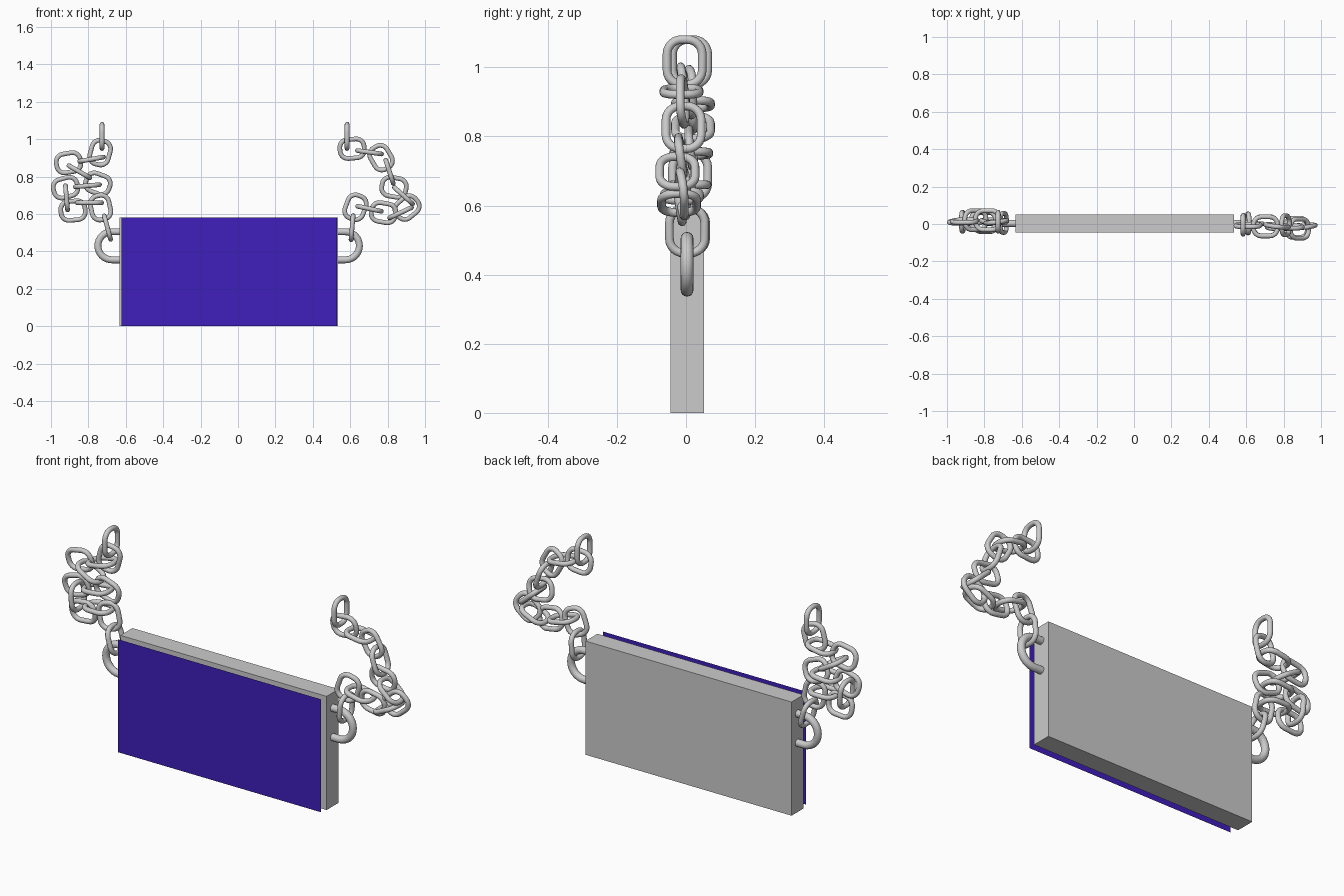
import bpy, bmesh
from math import sin, cos, pi, radians
from mathutils import Matrix, Vector

if "Cube" in bpy.data.objects:
    bpy.data.objects.remove(bpy.data.objects["Cube"])


def add_object(name, mesh, matrix=Matrix()):
    ob = bpy.data.objects.new(name, mesh)
    bpy.context.collection.objects.link(ob)
    ob.matrix_world = matrix
    return ob


def tube_mesh(name, path, radius, closed, sides=12):
    """Sweep a circle along a flat path lying in the local XY plane."""
    bm = bmesh.new()
    n = len(path)
    pts = [Vector((x, y, 0)) for x, y in path]
    rings = []
    for i, p in enumerate(pts):
        a = pts[i - 1] if closed or i > 0 else p
        b = pts[(i + 1) % n] if closed or i < n - 1 else p
        side = (b - a).normalized().cross(Vector((0, 0, 1)))
        rings.append([bm.verts.new(p + radius * (side * cos(2 * pi * k / sides)
                      + Vector((0, 0, sin(2 * pi * k / sides))))) for k in range(sides)])
    for i in range(n if closed else n - 1):
        r, s = rings[i], rings[(i + 1) % n]
        for k in range(sides):
            j = (k + 1) % sides
            bm.faces.new((r[k], r[j], s[j], s[k])).smooth = True
    if not closed:
        bm.faces.new(rings[0])
        bm.faces.new(rings[-1])
    bmesh.ops.recalc_face_normals(bm, faces=bm.faces)
    mesh = bpy.data.meshes.new(name)
    bm.to_mesh(mesh)
    bm.free()
    return mesh


MID = -0.05  # centre line of the board

# Board
bm = bmesh.new()
bmesh.ops.create_cube(bm, size=1, matrix=Matrix.Translation((MID, 0.003, 0.291))
                      @ Matrix.Diagonal((1.168, 0.097, 0.582, 1)))
mesh = bpy.data.meshes.new("board")
bm.to_mesh(mesh)
bm.free()
add_object("board", mesh)

# Thin coloured sheet floating just in front of the board
mesh = bpy.data.meshes.new("front_panel")
mesh.from_pydata([(-0.622, -0.084, 0.002), (0.528, -0.084, 0.002),
                  (0.528, -0.084, 0.58), (-0.622, -0.084, 0.58)], [], [(0, 1, 2, 3)])
blue = bpy.data.materials.new("panel_blue")
blue.diffuse_color = (0.05, 0.013, 0.5, 1)
blue.use_nodes = True
blue.node_tree.nodes["Principled BSDF"].inputs["Base Color"].default_value = blue.diffuse_color
mesh.materials.append(blue)
add_object("front_panel", mesh)

# Staples on both ends of the board
arc = [(0.624 + 0.075 * cos(t), 0.43 + 0.075 * sin(t))
       for t in (-pi / 2 + pi * i / 16 for i in range(17))]
half = [(0.575, 0.355)] + arc + [(0.575, 0.505)]
for name, s in (("left_staple", -1), ("right_staple", 1)):
    mesh = tube_mesh(name, [(s * x, z) for x, z in half], 0.0185, False, 16)
    add_object(name, mesh, Matrix.Translation((MID, 0.003, 0)) @ Matrix.Rotation(pi / 2, 4, 'X'))

# Shared chain link: rounded rectangle sweep
HL, HW, R = 0.065, 0.051, 0.042
oval = []
for q, (sx, sy) in enumerate(((1, 1), (-1, 1), (-1, -1), (1, -1))):
    for i in range(7):
        t = (q + i / 6) * pi / 2
        oval.append((sx * (HL - R) + R * cos(t), sy * (HW - R) + R * sin(t)))
link = tube_mesh("chain_link", oval, 0.0125, True)

# Links from top to bottom: x, y, z, tilt in the front plane; they alternate edge-on / face-on
left = [(-0.727, 0.012, 1.015, 90), (-0.737, 0.012, 0.928, 75), (-0.783, 0.02, 0.893, 10),
        (-0.906, 0.015, 0.874, 10), (-0.848, 0.02, 0.826, -30), (-0.749, 0.015, 0.762, -20),
        (-0.805, 0.015, 0.751, 5), (-0.922, 0.012, 0.741, 15), (-0.917, 0.012, 0.687, -85),
        (-0.882, 0.01, 0.618, 5), (-0.794, 0.01, 0.66, 0), (-0.735, 0.008, 0.634, 102),
        (-0.698, 0.006, 0.527, -75)]
right = [(0.583, -0.004, 1.015, 90), (0.61, -0.008, 0.949, 5), (0.703, -0.013, 0.93, -8),
         (0.765, -0.01, 0.901, -60), (0.81, -0.007, 0.826, -72), (0.834, -0.015, 0.743, -10),
         (0.885, -0.025, 0.698, -42), (0.904, -0.012, 0.634, 40), (0.869, -0.02, 0.607, 25),
         (0.778, -0.018, 0.607, -10), (0.703, -0.012, 0.628, -12), (0.628, -0.005, 0.636, 70),
         (0.61, 0.003, 0.527, 85)]
for name, chain in (("left_chain_link", left), ("right_chain_link", right)):
    for i, (x, y, z, tilt) in enumerate(chain):
        roll = radians(98 if i % 2 else 0)
        add_object(f"{name}_{i + 1}", link, Matrix.Translation((x, y, z))
                   @ Matrix.Rotation(-radians(tilt), 4, 'Y') @ Matrix.Rotation(roll, 4, 'X'))
